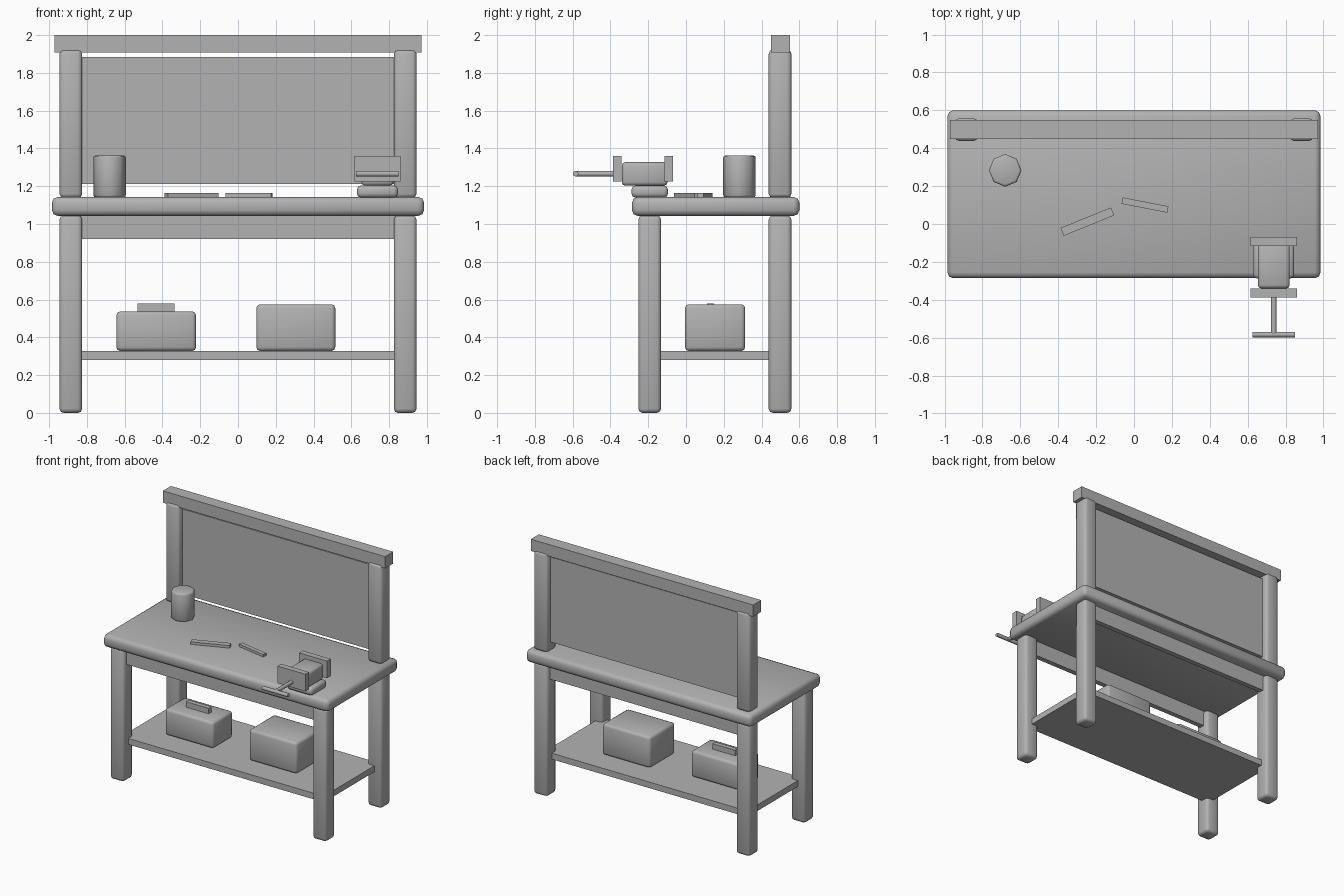
import bpy
from math import radians

cube = bpy.data.objects.get("Cube")
if cube:
    bpy.data.objects.remove(cube, do_unlink=True)

GREY = (0.45, 0.45, 0.45, 1)
mat = bpy.data.materials.new("plain grey")
mat.use_nodes = True
mat.diffuse_color = GREY
mat.node_tree.nodes["Principled BSDF"].inputs["Base Color"].default_value = GREY


def finish(obj, name, bevel):
    """Name, colour, bevel and shade a part."""
    obj.name = name
    obj.data.materials.append(mat)
    bpy.ops.object.transform_apply(location=False, rotation=False, scale=True)
    if bevel:
        mod = obj.modifiers.new("Bevel", "BEVEL")
        mod.width = bevel
        mod.segments = 2
        mod.limit_method = "ANGLE"
        mod.angle_limit = radians(50)
        bpy.ops.object.modifier_apply(modifier=mod.name)
        bpy.ops.object.shade_smooth_by_angle(angle=radians(50))
    return obj


def box(name, xs, ys, zs, bevel=0, turn=0):
    """Box between the given limits on each axis."""
    spans = (xs, ys, zs)
    bpy.ops.mesh.primitive_cube_add(size=1, location=[(a + b) / 2 for a, b in spans],
                                    rotation=(0, 0, radians(turn)))
    obj = bpy.context.object
    obj.scale = [b - a for a, b in spans]
    return finish(obj, name, bevel)


def rod(name, centre, radius, length, sides, rotation=(0, 0, 0), bevel=0):
    bpy.ops.mesh.primitive_cylinder_add(vertices=sides, radius=radius, depth=length,
                                        location=centre, rotation=rotation)
    obj = finish(bpy.context.object, name, bevel)
    bpy.ops.object.shade_smooth_by_angle(angle=radians(50))
    return obj


TOP = 1.143
SHELF = 0.328
FRONT, BACK = -0.192, 0.498   # leg centre lines
HALF = 0.06                   # half the leg width
LEG_X = 0.885

# Worktop, shelf and aprons
box("worktop", (-0.985, 0.985), (-0.286, 0.6), (1.043, TOP), 0.03)
box("lower_shelf", (-LEG_X, LEG_X), (FRONT, BACK), (0.28, SHELF))
for name, y in (("front_apron", FRONT), ("back_apron", BACK)):
    box(name, (-LEG_X, LEG_X), (y - 0.02, y + 0.02), (0.92, 1.05))

# Legs and back posts
for side, x in (("left", LEG_X), ("right", -LEG_X)):
    xs = (x - HALF, x + HALF)
    for place, y in (("front", FRONT), ("back", BACK)):
        box(f"{side}_{place}_leg", xs, (y - HALF, y + HALF), (0, 1.045), 0.022)
    box(f"{side}_back_post", xs, (BACK - HALF, BACK + HALF), (1.138, 1.923), 0.022)

# Back panel and top rail
box("back_panel", (-LEG_X, LEG_X), (0.483, 0.513), (1.212, 1.884))
box("top_rail", (-0.972, 0.972), (0.45, 0.55), (1.907, 2.0))

# Boxes on the shelf
box("toolbox", (-0.644, -0.222), (0.005, 0.255), (SHELF, 0.537), 0.02)
box("toolbox_handle", (-0.533, -0.335), (0.112, 0.148), (0.535, 0.58))
box("storage_box", (0.097, 0.515), (-0.005, 0.313), (SHELF, 0.575), 0.02)

# Can and loose tools on the worktop
rod("can", (-0.68, 0.283, 1.252), 0.086, 0.222, 8, bevel=0.012)
box("long_tool", (-0.39, -0.102), (-0.01, 0.035), (TOP, 1.163), turn=22)
box("short_tool", (-0.065, 0.181), (0.083, 0.117), (TOP, 1.163), turn=-11)

# Vice: base, body, jaws, screw and handle
VX = 0.738
box("vice_base", (VX - 0.108, VX + 0.108), (-0.288, -0.096), (1.14, 1.203), 0.02)
box("vice_body", (VX - 0.084, VX + 0.084), (-0.34, -0.098), (1.203, 1.327), 0.018)
for name, y in (("vice_front_jaw", -0.364), ("vice_back_jaw", -0.092)):
    box(name, (VX - 0.122, VX + 0.122), (y - 0.023, y + 0.023), (1.225, 1.36))
rod("vice_screw", (VX, -0.48, 1.266), 0.015, 0.2, 8, (radians(90), 0, 0))
rod("vice_handle", (VX, -0.584, 1.266), 0.015, 0.226, 8, (0, radians(90), 0))
